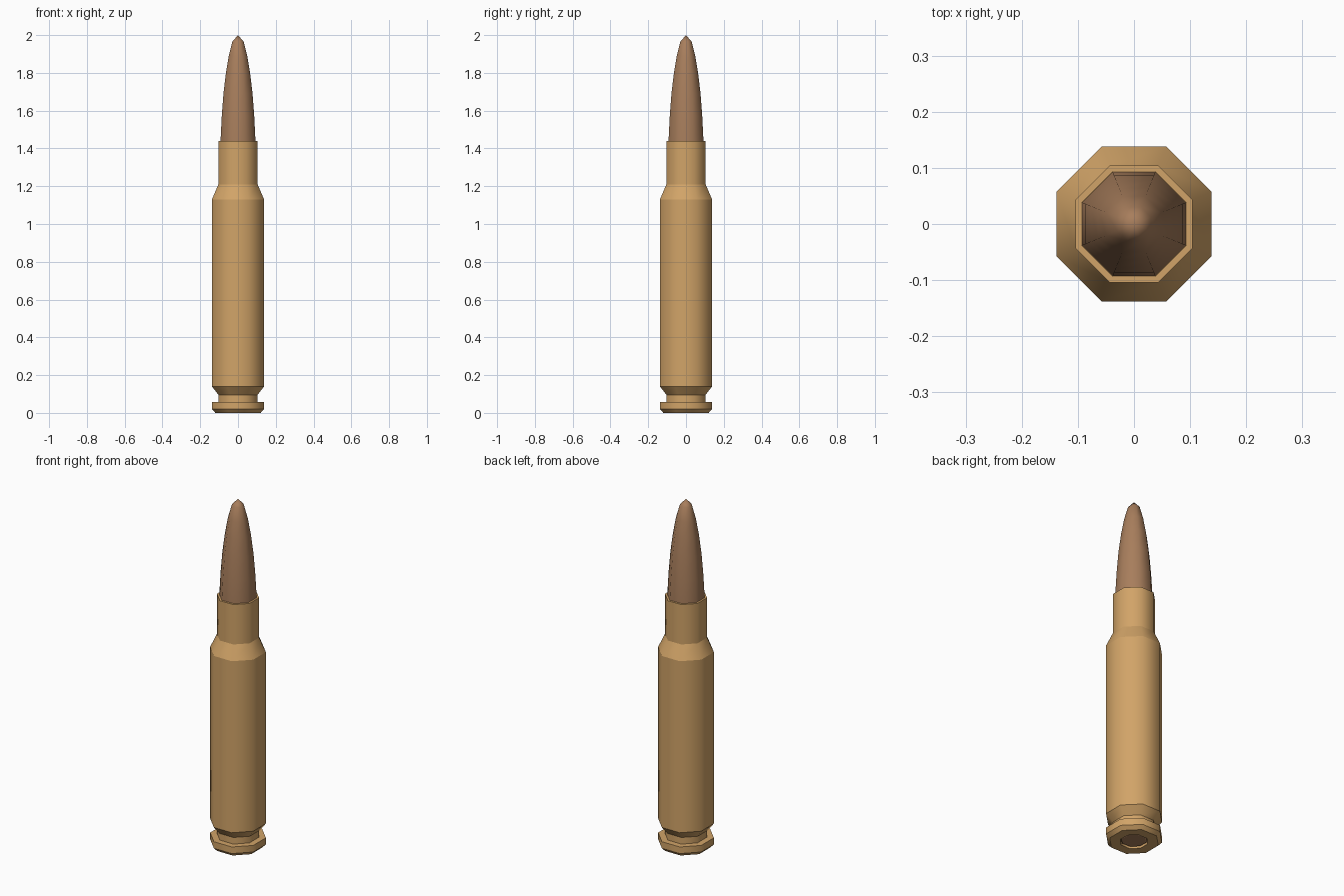
import bpy
import bmesh
import math

SIDES = 8
TO_CORNER = 1 / math.cos(math.pi / SIDES)  # flat-side radius to corner radius

if "Cube" in bpy.data.objects:
    bpy.data.objects.remove(bpy.data.objects["Cube"], do_unlink=True)


def make_material(name, rgb):
    mat = bpy.data.materials.new(name)
    mat.use_nodes = True
    mat.diffuse_color = (*rgb, 1)
    bsdf = next(n for n in mat.node_tree.nodes if n.type == "BSDF_PRINCIPLED")
    bsdf.inputs["Base Color"].default_value = (*rgb, 1)
    return mat


def lathe(name, profile, mat, sharp_rings):
    """Turn (flat radius, height) points into an eight-sided solid."""
    bm = bmesh.new()
    rings = []
    for r, z in profile:
        if r == 0:
            rings.append([bm.verts.new((0, 0, z))] * SIDES)
            continue
        angles = [(i + 0.5) * math.tau / SIDES for i in range(SIDES)]
        rc = r * TO_CORNER
        rings.append([bm.verts.new((rc * math.cos(a), rc * math.sin(a), z)) for a in angles])
    for low, high in zip(rings, rings[1:]):
        for i in range(SIDES):
            j = (i + 1) % SIDES
            corners = dict.fromkeys((low[i], low[j], high[j], high[i]))
            bm.faces.new(list(corners)).smooth = True
    bmesh.ops.recalc_face_normals(bm, faces=bm.faces)
    # Crisp horizontal rings, soft upright edges
    if sharp_rings:
        for e in bm.edges:
            a, b = e.verts
            e.smooth = abs(a.co.z - b.co.z) > 1e-5 or a.co.xy.length < 1e-5 or b.co.xy.length < 1e-5
    mesh = bpy.data.meshes.new(name)
    bm.to_mesh(mesh)
    bm.free()
    mesh.materials.append(mat)
    obj = bpy.data.objects.new(name, mesh)
    bpy.context.collection.objects.link(obj)
    return obj


brass = make_material("brass", (0.64, 0.37, 0.138))
copper = make_material("copper", (0.39, 0.208, 0.107))

# Case: primer pocket, rim, groove, body, shoulder, neck and open mouth
lathe("case", [
    (0, 0.02), (0.068, 0.02), (0.068, 0), (0.12, 0), (0.138, 0.02),
    (0.138, 0.058), (0.104, 0.058), (0.104, 0.096), (0.138, 0.14),
    (0.138, 1.13), (0.104, 1.21), (0.104, 1.44), (0.093, 1.44),
    (0.093, 1.38), (0, 1.38),
], brass, True)

# Pointed tip with a curved flank
lathe("bullet", [
    (0, 1.385), (0.0925, 1.385), (0.0925, 1.44), (0.086, 1.57),
    (0.077, 1.69), (0.064, 1.8), (0.049, 1.89), (0.03, 1.965), (0, 2),
], copper, False)

# Primer cap seated in the base
lathe("primer", [(0, 0.006), (0.058, 0.006), (0.064, 0.01), (0.064, 0.021), (0, 0.021)], copper, True)
